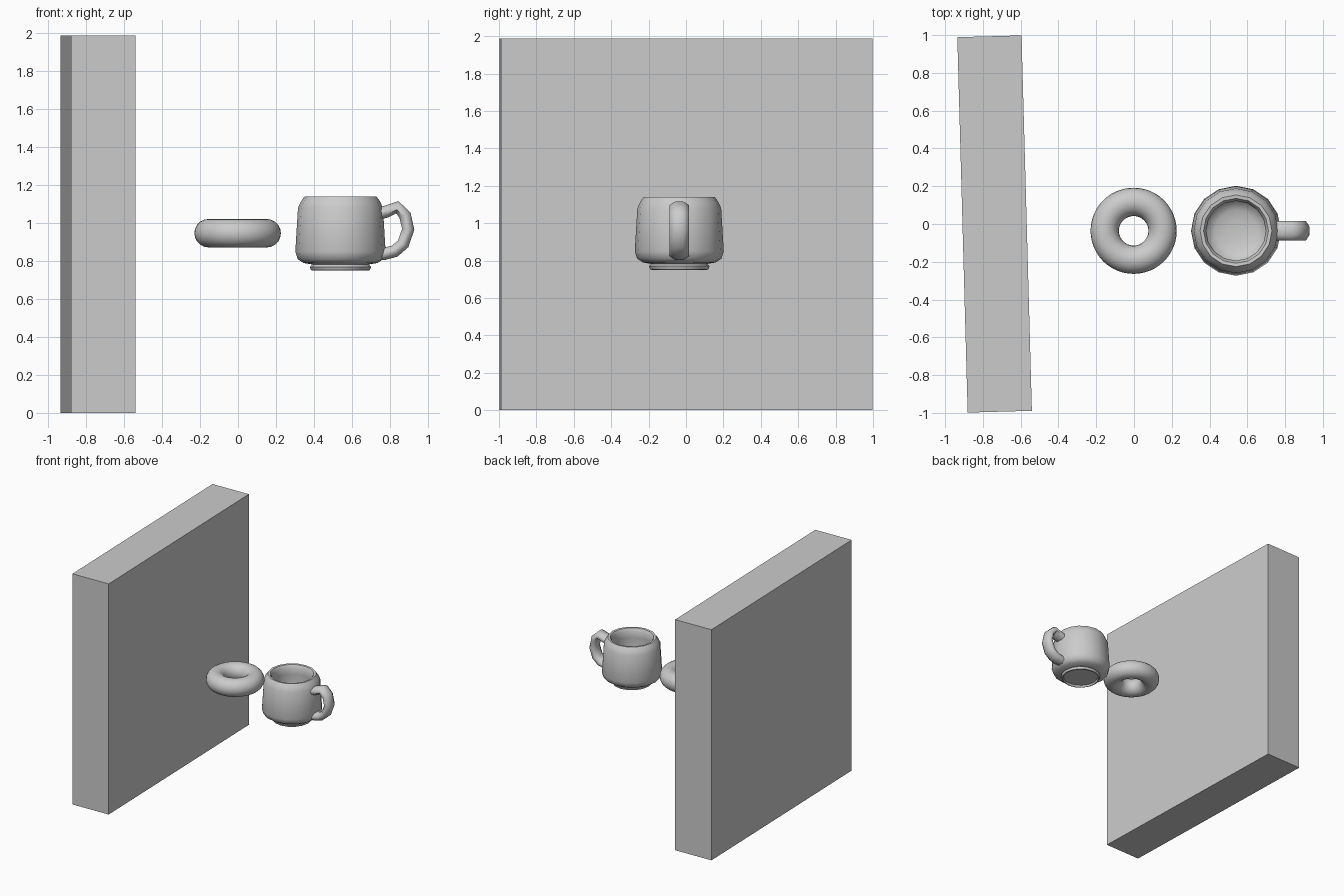
import bpy, bmesh, math
from mathutils import Vector

if "Cube" in bpy.data.objects:
    bpy.data.objects.remove(bpy.data.objects["Cube"])


def make_object(name, bm, smooth_angle=None):
    bmesh.ops.recalc_face_normals(bm, faces=bm.faces)
    mesh = bpy.data.meshes.new(name)
    bm.to_mesh(mesh)
    bm.free()
    ob = bpy.data.objects.new(name, mesh)
    bpy.context.collection.objects.link(ob)
    if smooth_angle:
        bpy.ops.object.select_all(action='DESELECT')
        ob.select_set(True)
        bpy.context.view_layer.objects.active = ob
        bpy.ops.object.shade_smooth_by_angle(angle=math.radians(smooth_angle))
    return ob


def bridge(bm, rings):
    for a, b in zip(rings, rings[1:]):
        n = len(a)
        for i in range(n):
            j = (i + 1) % n
            bm.faces.new((a[i], a[j], b[j], b[i]))


# Upright slab, turned slightly about z
bm = bmesh.new()
bmesh.ops.create_cube(bm, size=1)
slab = make_object("slab", bm)
slab.scale = (0.34, 1.988, 1.988)
slab.location = (-0.738, 0, 0.994)
slab.rotation_euler.z = math.radians(1.58)

# Ring
bpy.ops.mesh.primitive_torus_add(location=(-0.002, -0.036, 0.947), major_radius=0.153,
                                 minor_radius=0.075, major_segments=48, minor_segments=20)
ring = bpy.context.object
ring.name = "ring"
bpy.ops.object.shade_smooth()

# Mug body: lathed profile (radius, height) from foot, over the rim, to the inner floor
CX, CY = 0.54, -0.036
profile = [(0.14, 0.765), (0.145, 0.75), (0.155, 0.752), (0.162, 0.77), (0.148, 0.782),
           (0.195, 0.79), (0.225, 0.81), (0.238, 0.85), (0.224, 1.08), (0.208, 1.115),
           (0.190, 1.140), (0.172, 1.138), (0.158, 1.115), (0.160, 1.06), (0.172, 0.89),
           (0.155, 0.845), (0.11, 0.825), (0.055, 0.815)]
SIDES = 16
bm = bmesh.new()
rings = []
for r, z in profile:
    rings.append([bm.verts.new((CX + r * math.cos(2 * math.pi * i / SIDES),
                                CY + r * math.sin(2 * math.pi * i / SIDES), z))
                  for i in range(SIDES)])
bridge(bm, rings)
bm.faces.new(rings[0])
bm.faces.new(rings[-1])
make_object("mug_body", bm, 50)

# Mug handle: oval section swept along a faceted path in the xz plane
path = [(0.735, 1.05), (0.78, 1.06), (0.84, 1.084), (0.880, 1.042), (0.897, 0.967),
        (0.870, 0.890), (0.825, 0.852), (0.77, 0.838), (0.735, 0.835)]
pts = [Vector((x, CY, z)) for x, z in path]
side = Vector((0, 1, 0))
bm = bmesh.new()
rings = []
for i, p in enumerate(pts):
    tangent = (pts[min(i + 1, len(pts) - 1)] - pts[max(i - 1, 0)]).normalized()
    normal = tangent.cross(side)
    ring_verts = []
    for k in range(8):
        a = 2 * math.pi * (k + 0.5) / 8
        ring_verts.append(bm.verts.new(p + side * 0.056 * math.cos(a) + normal * 0.035 * math.sin(a)))
    rings.append(ring_verts)
bridge(bm, rings)
bm.faces.new(rings[0])
bm.faces.new(rings[-1])
make_object("mug_handle", bm, 60)
